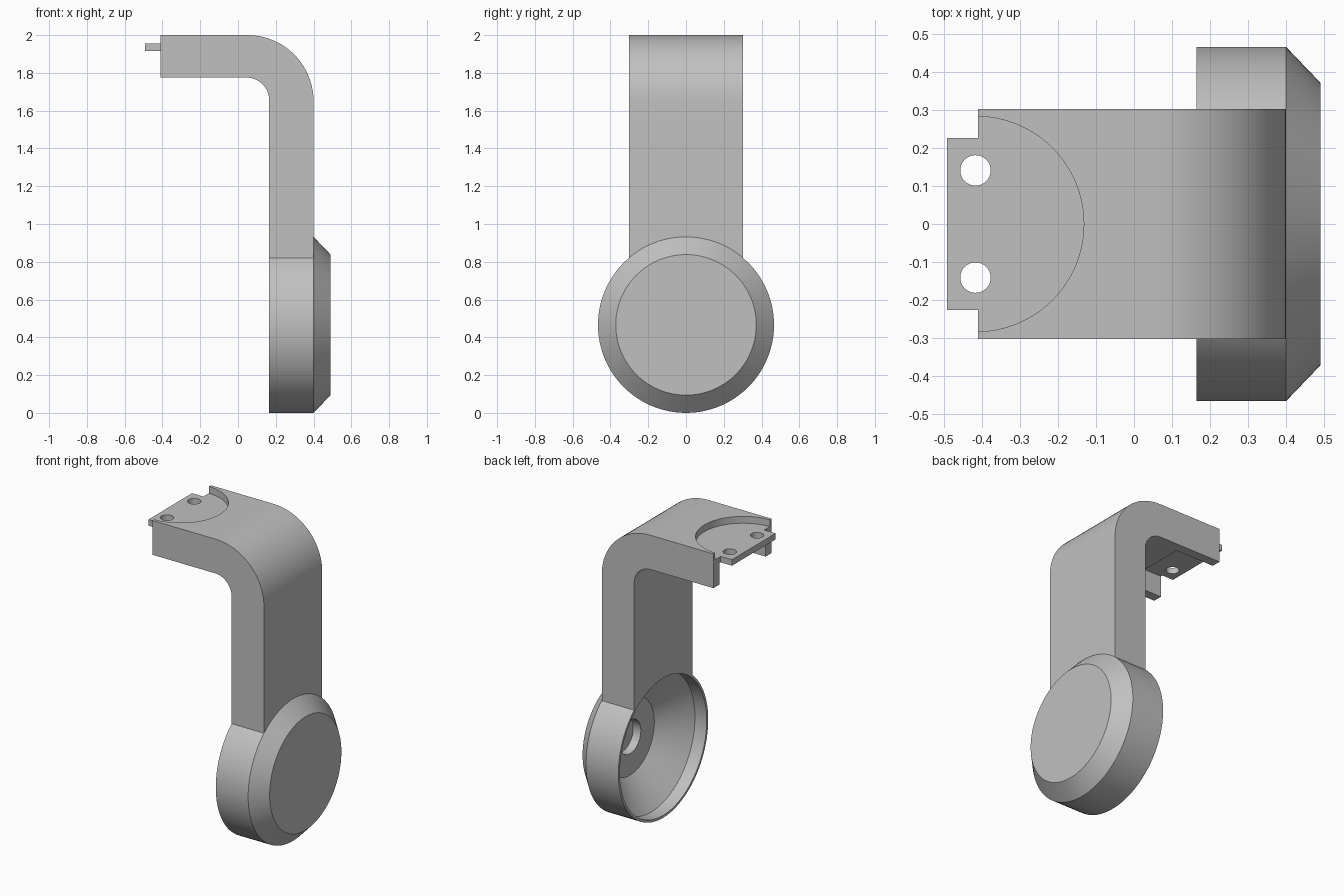
import bpy, bmesh, math
from mathutils import Matrix, Vector

cube = bpy.data.objects.get("Cube")
if cube:
    bpy.data.objects.remove(cube, do_unlink=True)

grey = bpy.data.materials.new("matte_grey")
grey.use_nodes = True
grey.diffuse_color = (0.53, 0.53, 0.53, 1)
grey.node_tree.nodes["Principled BSDF"].inputs["Base Color"].default_value = grey.diffuse_color


def finish(bm, name):
    bmesh.ops.recalc_face_normals(bm, faces=bm.faces)
    mesh = bpy.data.meshes.new(name)
    bm.to_mesh(mesh)
    bm.free()
    mesh.materials.append(grey)
    obj = bpy.data.objects.new(name, mesh)
    bpy.context.collection.objects.link(obj)
    return obj


def prism(name, points, half_width):
    """Extrude an x-z outline along y."""
    bm = bmesh.new()
    face = bm.faces.new([bm.verts.new((x, -half_width, z)) for x, z in points])
    ext = bmesh.ops.extrude_face_region(bm, geom=[face])["geom"]
    verts = [v for v in ext if isinstance(v, bmesh.types.BMVert)]
    bmesh.ops.translate(bm, verts=verts, vec=(0, 2 * half_width, 0))
    return finish(bm, name)


def box(name, x0, x1, half_width, z0, z1):
    return prism(name, [(x0, z0), (x1, z0), (x1, z1), (x0, z1)], half_width)


def lathe(name, profile, center, axis="X", steps=96):
    """Stack capped rings of (position, radius) along an axis."""
    bm = bmesh.new()
    turn = Matrix.Rotation(math.pi / 2, 3, "Y") if axis == "X" else Matrix.Identity(3)
    rings = []
    for pos, r in profile:
        angles = [2 * math.pi * i / steps for i in range(steps)]
        rings.append([bm.verts.new(turn @ Vector((r * math.cos(a), r * math.sin(a), pos))
                                   + Vector(center)) for a in angles])
    for a, b in zip(rings, rings[1:]):
        for i in range(steps):
            j = (i + 1) % steps
            bm.faces.new((a[i], a[j], b[j], b[i]))
    bm.faces.new(rings[0])
    bm.faces.new(rings[-1])
    return finish(bm, name)


def combine(target, tool, operation):
    """Apply a boolean and discard the tool."""
    tool.hide_render = True
    mod = target.modifiers.new("boolean", "BOOLEAN")
    mod.operation, mod.solver, mod.object = operation, "EXACT", tool
    bpy.context.view_layer.objects.active = target
    bpy.ops.object.modifier_apply(modifier=mod.name)
    bpy.data.objects.remove(tool, do_unlink=True)


def bend(cx, cz, r, start, end, steps=20):
    return [(cx + r * math.cos(t), cz + r * math.sin(t))
            for t in (math.radians(start + (end - start) * i / steps) for i in range(steps + 1))]


# Bent arm
outline = [(0.165, 0.6), (0.4, 0.6)]
outline += bend(0.05, 1.65, 0.35, 0, 90)
outline += [(-0.41, 2.0), (-0.41, 1.775)]
outline += bend(0.045, 1.655, 0.12, 90, 0)
bracket = prism("bracket_arm", outline, 0.302)

# Round chamfered base, hollowed from the back
base = lathe("round_base", [(0.165, 0.466), (0.4, 0.466), (0.49, 0.372)], (0, 0, 0.466))
combine(bracket, base, "UNION")
cup = lathe("cup_cutter", [(0.1, 0.45), (0.25, 0.45), (0.405, 0.25)], (0, 0, 0.466))
combine(bracket, cup, "DIFFERENCE")
socket = lathe("socket_cutter", [(0.35, 0.11), (0.46, 0.11)], (0, 0, 0.466), steps=48)
combine(bracket, socket, "DIFFERENCE")

# Half-round recess above the mounting web, open channel below it
recess = lathe("recess_cutter", [(1.955, 0.283), (2.1, 0.283)], (-0.415, 0, 0), "Z")
combine(bracket, recess, "DIFFERENCE")
combine(bracket, box("channel_cutter", -0.6, -0.13, 0.24, 1.7, 1.915), "DIFFERENCE")

# Mounting tab with two screw holes
combine(bracket, box("mounting_tab", -0.492, -0.3, 0.226, 1.915, 1.955), "UNION")
for side in (-1, 1):
    hole = lathe("screw_hole", [(1.85, 0.04), (2.1, 0.04)],
                 (-0.417, side * 0.141, 0), "Z", 40)
    combine(bracket, hole, "DIFFERENCE")

# Smooth curves, crisp edges
bpy.ops.object.select_all(action="DESELECT")
bracket.select_set(True)
bpy.context.view_layer.objects.active = bracket
bpy.ops.object.shade_smooth_by_angle(angle=math.radians(25))
